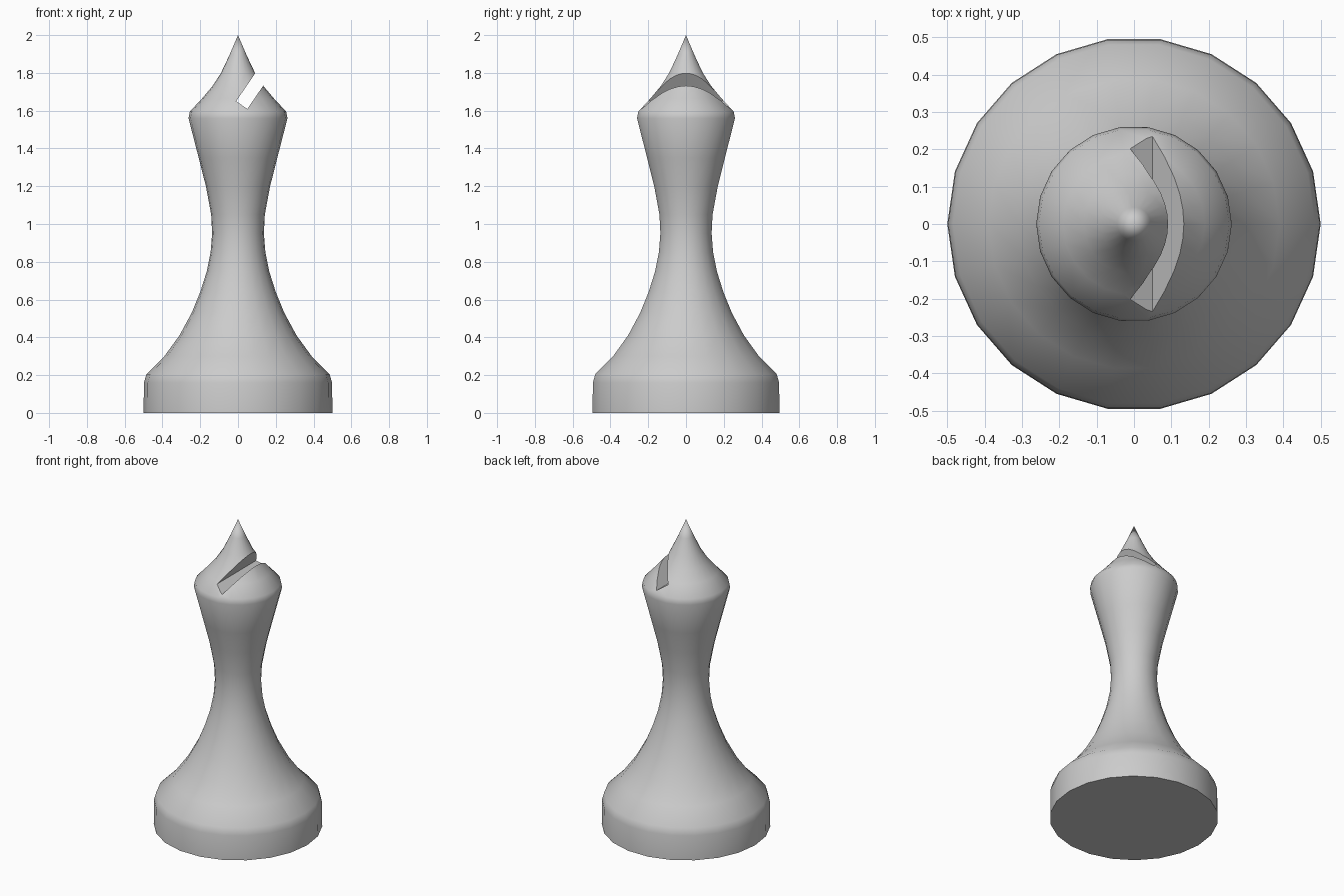
import bpy, bmesh, math
from mathutils import Matrix, Vector

cube = bpy.data.objects.get("Cube")
if cube:
    bpy.data.objects.remove(cube, do_unlink=True)

SIDES = 22

grey = bpy.data.materials.new("plain grey")
grey.use_nodes = True
grey.diffuse_color = (0.6, 0.6, 0.6, 1)
grey.node_tree.nodes["Principled BSDF"].inputs["Base Color"].default_value = grey.diffuse_color


def add_object(name, bm):
    bmesh.ops.recalc_face_normals(bm, faces=bm.faces)
    mesh = bpy.data.meshes.new(name)
    bm.to_mesh(mesh)
    bm.free()
    mesh.materials.append(grey)
    obj = bpy.data.objects.new(name, mesh)
    bpy.context.collection.objects.link(obj)
    return obj


def lathe(name, profile):
    bm = bmesh.new()
    verts = [bm.verts.new((r, 0, z)) for r, z in profile]
    edges = [bm.edges.new(pair) for pair in zip(verts, verts[1:])]
    bmesh.ops.spin(bm, geom=verts + edges, cent=(0, 0, 0), axis=(0, 0, 1),
                   angle=math.tau, steps=SIDES, use_merge=True)
    bmesh.ops.remove_doubles(bm, verts=bm.verts, dist=0.0005)
    return add_object(name, bm)


# Turned body: flat base, waisted stem and pointed head
body = lathe("bishop_body", [
    (0, 0), (0.5, 0), (0.498, 0.16), (0.485, 0.205), (0.39, 0.3), (0.31, 0.41),
    (0.245, 0.53), (0.2, 0.64), (0.165, 0.75), (0.145, 0.85), (0.137, 0.95),
    (0.142, 1.05), (0.17, 1.2), (0.208, 1.35), (0.262, 1.56),
    (0.255, 1.595), (0.19, 1.665), (0.135, 1.73), (0.09, 1.8), (0.045, 1.895), (0, 2)])

# Slanted slot through the head, open on the model's left
along = Vector((0.565, 0, 0.825))
across = Vector((0.825, 0, -0.565))
centre = Vector((-0.01, 0, 1.65)) + along * 0.3 + across * 0.036
frame = Matrix((across, Vector((0, 1, 0)), along)).transposed().to_4x4()
bm = bmesh.new()
bmesh.ops.create_cube(bm, size=1, matrix=Matrix.Translation(centre) @ frame
                      @ Matrix.Diagonal((0.072, 1, 0.6, 1)))
cutter = add_object("slot_cutter", bm)
cutter.hide_render = True

cut = body.modifiers.new("slot", "BOOLEAN")
cut.operation = "DIFFERENCE"
cut.solver = "EXACT"
cut.object = cutter
bpy.ops.object.select_all(action="DESELECT")
body.select_set(True)
bpy.context.view_layer.objects.active = body
bpy.ops.object.modifier_apply(modifier=cut.name)
bpy.data.objects.remove(cutter, do_unlink=True)

# Smooth turned surfaces with crisp rims and slot edges
bpy.ops.object.shade_smooth_by_angle(angle=math.radians(35))
